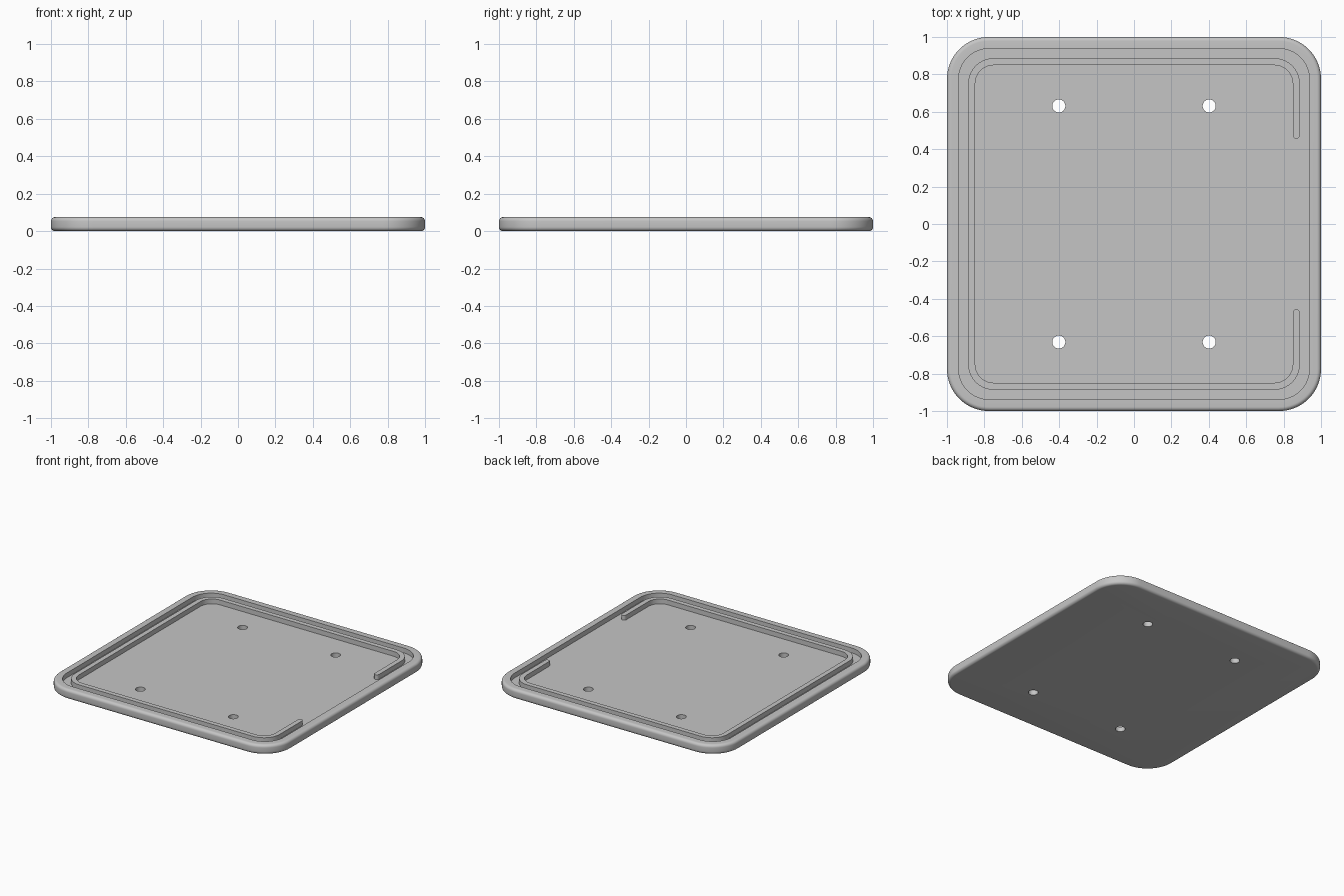
import bpy, bmesh, math

if "Cube" in bpy.data.objects:
    bpy.data.objects.remove(bpy.data.objects["Cube"])

HEIGHT, FLOOR = 0.075, 0.0375
FILLET = 0.022
STEPS = 16

grey = bpy.data.materials.new("light_grey")
grey.diffuse_color = (0.56, 0.56, 0.56, 1)
grey.use_nodes = True
grey.node_tree.nodes["Principled BSDF"].inputs["Base Color"].default_value = grey.diffuse_color


def arc(cx, cy, r, a0, a1, n=STEPS):
    """Points along an arc, angles in degrees."""
    return [(cx + r * math.cos(math.radians(a0 + (a1 - a0) * i / n)),
             cy + r * math.sin(math.radians(a0 + (a1 - a0) * i / n)))
            for i in range(n + 1)]


def rounded_square(half, r):
    c = half - r
    pts = []
    for k, (sx, sy) in enumerate([(1, 1), (-1, 1), (-1, -1), (1, -1)]):
        pts += arc(sx * c, sy * c, r, 90 * k, 90 * k + 90)
    return pts


def loft(name, rings):
    """Skin a stack of matching rings and cap both ends."""
    bm = bmesh.new()
    loops = [[bm.verts.new((x, y, z)) for x, y in pts] for pts, z in rings]
    n = len(loops[0])
    for a, b in zip(loops, loops[1:]):
        for i in range(n):
            j = (i + 1) % n
            bm.faces.new((a[i], a[j], b[j], b[i]))
    bm.faces.new(loops[0][::-1])
    bm.faces.new(loops[-1])
    bmesh.ops.recalc_face_normals(bm, faces=bm.faces)
    me = bpy.data.meshes.new(name)
    bm.to_mesh(me)
    bm.free()
    me.materials.append(grey)
    ob = bpy.data.objects.new(name, me)
    bpy.context.collection.objects.link(ob)
    return ob


def smooth(ob):
    bpy.ops.object.select_all(action='DESELECT')
    ob.select_set(True)
    bpy.context.view_layer.objects.active = ob
    bpy.ops.object.shade_smooth_by_angle(angle=math.radians(30))


# Tray: filleted outer wall, flat rim, recessed floor
profile = [(FILLET - x, FILLET - z) for x, z in arc(0, 0, FILLET, 90, 0, 6)]
profile += [(FILLET - x, HEIGHT - FILLET + z) for x, z in arc(0, 0, FILLET, 0, 90, 6)]
profile += [(0.0625, HEIGHT), (0.0625, FLOOR)]
tray = loft("tray", [(rounded_square(1 - d, 0.225 - d), z) for d, z in profile])

# Four screw holes
for sx in (-1, 1):
    for sy in (-1, 1):
        bpy.ops.mesh.primitive_cylinder_add(vertices=32, radius=0.035, depth=0.3,
                                            location=(sx * 0.402, sy * 0.631, 0))
        cutter = bpy.context.object
        cutter.name = "hole_cutter"
        cutter.hide_render = True
        cutter.data.materials.append(grey)
        mod = tray.modifiers.new("hole", 'BOOLEAN')
        mod.operation, mod.solver, mod.object = 'DIFFERENCE', 'EXACT', cutter
        bpy.context.view_layer.objects.active = tray
        bpy.ops.object.modifier_apply(modifier=mod.name)
        bpy.data.objects.remove(cutter)
smooth(tray)

# Locating ridge: open loop with a gap on the right and rounded ends
OUT, INN, C, END = 0.8865, 0.849, 0.75, 0.456
mid, tip = (OUT + INN) / 2, (OUT - INN) / 2
corners = [(1, 1, 0), (-1, 1, 90), (-1, -1, 180), (1, -1, 270)]
outline = []
for sx, sy, a in corners:
    outline += arc(sx * C, sy * C, OUT - C, a, a + 90)
outline += arc(mid, -END - tip, tip, 0, 180, 12)
for sx, sy, a in reversed(corners):
    outline += arc(sx * C, sy * C, INN - C, a + 90, a)
outline += arc(mid, END + tip, tip, 180, 360, 12)
ridge = loft("locating_ridge", [(outline, FLOOR - 0.002), (outline, HEIGHT)])
smooth(ridge)
